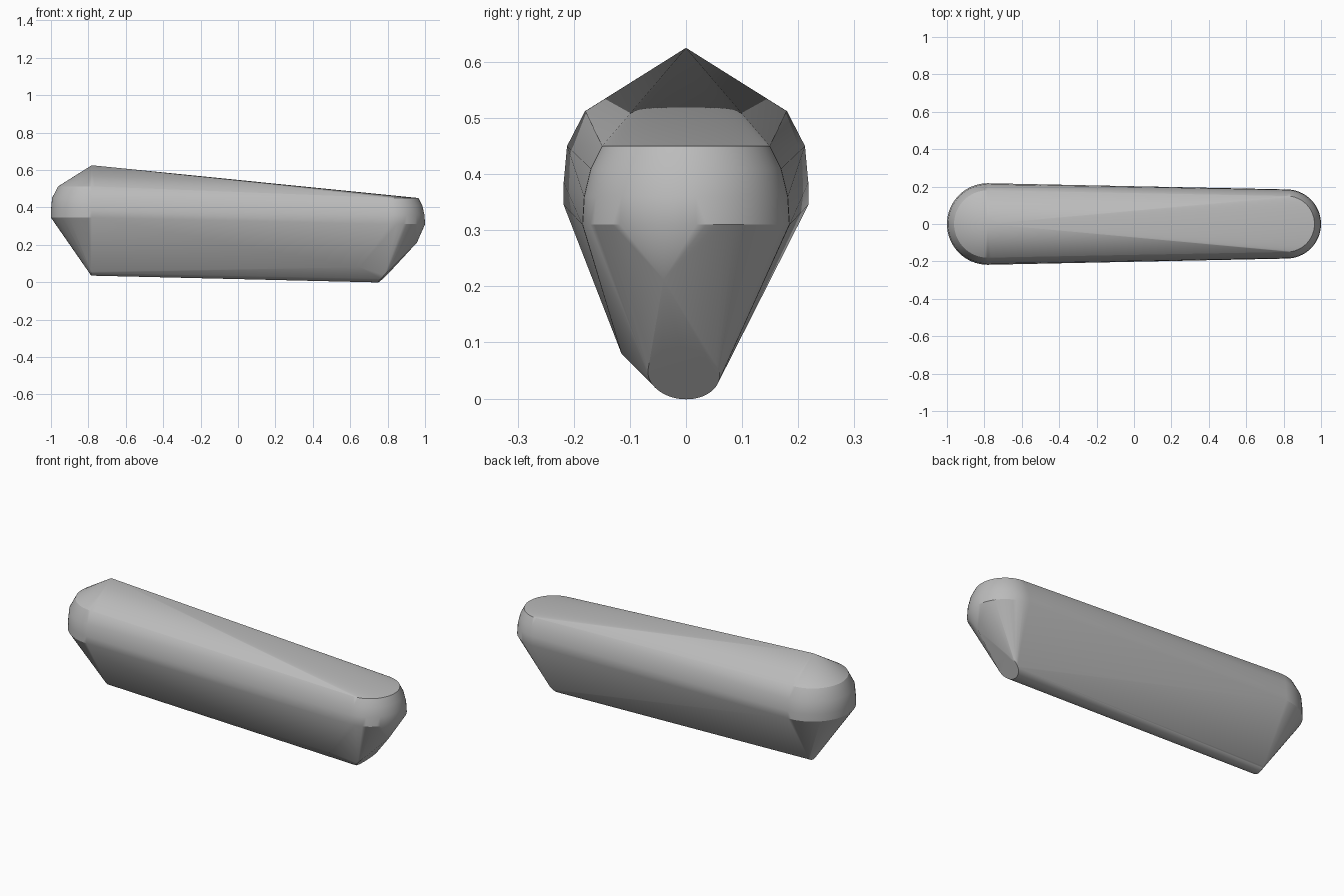
import bpy, bmesh, math
from mathutils import Vector, Matrix

cube = bpy.data.objects.get("Cube")
if cube:
    bpy.data.objects.remove(cube, do_unlink=True)

SEGMENTS = 64
bm = bmesh.new()


def ring(center, radius, normal=(0, 0, 1)):
    """Add a circle of loose points facing along the normal."""
    turn = Vector((0, 0, 1)).rotation_difference(Vector(normal)).to_matrix()
    for i in range(SEGMENTS):
        a = math.tau * i / SEGMENTS
        p = Vector((radius * math.cos(a), radius * math.sin(a), 0))
        bm.verts.new(Vector(center) + turn @ p)


# Pointed round end: stacked rings below an apex
for r, z in [(0.18, 0.512), (0.212, 0.45), (0.218, 0.385), (0.218, 0.345)]:
    ring((-0.782, 0, z), r)
bm.verts.new((-0.782, 0, 0.625))

# Flat-topped round end
for r, z in [(0.15, 0.45), (0.17, 0.41), (0.182, 0.36), (0.185, 0.31)]:
    ring((0.815, 0, z), r)

# Keel: upright disc at one end, tilted cap at the other
ring((-0.785, 0, 0.085), 0.05, (-1, 0, 0))
ring((0.795, -0.004, 0.044), 0.064, (1, -0.1, -1))

# Corner points that facet the lower side and the nose
bm.verts.new((0.65, -0.115, 0.08))
bm.verts.new((0.957, -0.04, 0.212))

# Wrap everything in one skin and tidy flat areas
hull = bmesh.ops.convex_hull(bm, input=bm.verts[:])
spare = {g for g in hull["geom_interior"] + hull["geom_unused"]
         if isinstance(g, bmesh.types.BMVert)}
bmesh.ops.delete(bm, geom=list(spare), context="VERTS")
bmesh.ops.dissolve_limit(bm, angle_limit=math.radians(0.3),
                         verts=bm.verts[:], edges=bm.edges[:])
bmesh.ops.recalc_face_normals(bm, faces=bm.faces[:])

mesh = bpy.data.meshes.new("body")
bm.to_mesh(mesh)
bm.free()
body = bpy.data.objects.new("body", mesh)
bpy.context.collection.objects.link(body)

# Plain grey finish
grey = bpy.data.materials.new("grey")
grey.use_nodes = True
colour = (0.5, 0.5, 0.5, 1)
grey.diffuse_color = colour
grey.node_tree.nodes["Principled BSDF"].inputs["Base Color"].default_value = colour
mesh.materials.append(grey)

bpy.ops.object.select_all(action="DESELECT")
body.select_set(True)
bpy.context.view_layer.objects.active = body
bpy.ops.object.shade_smooth_by_angle(angle=math.radians(30))
